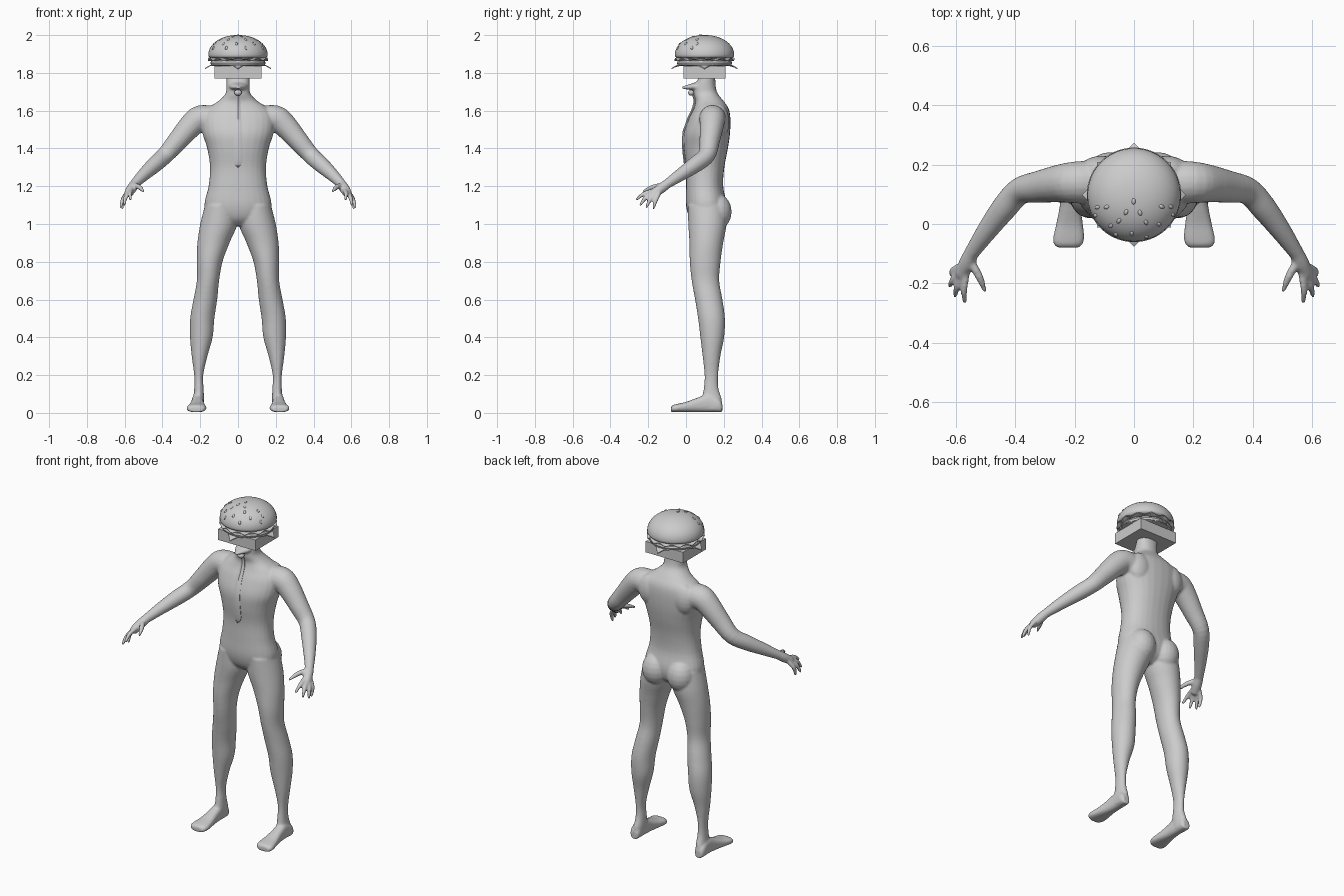
import bpy, bmesh, math, random
from mathutils import Vector, Matrix

random.seed(4)
cube = bpy.data.objects.get("Cube")
if cube:
    bpy.data.objects.remove(cube)

grey = bpy.data.materials.new("plain grey")
grey.use_nodes = True
grey.diffuse_color = (0.6, 0.6, 0.6, 1)
grey.node_tree.nodes["Principled BSDF"].inputs["Base Color"].default_value = (0.6, 0.6, 0.6, 1)


def finish(name, bm, angle=None):
    """Turn a bmesh into a shaded, coloured object."""
    bmesh.ops.recalc_face_normals(bm, faces=bm.faces)
    mesh = bpy.data.meshes.new(name)
    bm.to_mesh(mesh)
    bm.free()
    mesh.materials.append(grey)
    obj = bpy.data.objects.new(name, mesh)
    bpy.context.collection.objects.link(obj)
    if angle:
        bpy.ops.object.select_all(action='DESELECT')
        obj.select_set(True)
        bpy.context.view_layer.objects.active = obj
        bpy.ops.object.shade_smooth_by_angle(angle=math.radians(angle))
    return obj


def refine(rows, steps=4):
    """Catmull-Rom interpolation through rows of numbers."""
    out = []
    for i in range(len(rows) - 1):
        p = [rows[max(0, min(len(rows) - 1, i + k))] for k in (-1, 0, 1, 2)]
        for s in range(steps):
            t = s / steps
            out.append([b + 0.5 * t * (c - a + t * (2*a - 5*b + 4*c - d + t * (3*(b - c) + d - a)))
                        for a, b, c, d in zip(*p)])
    return out + [list(rows[-1])]


def skin(bm, rings):
    """Bridge rings of points and cap the ends."""
    rings = [[bm.verts.new(p) for p in r] for r in rings]
    n = len(rings[0])
    for a, b in zip(rings, rings[1:]):
        for i in range(n):
            bm.faces.new((a[i], a[(i+1) % n], b[(i+1) % n], b[i]))
    bm.faces.new(rings[0])
    bm.faces.new(rings[-1])


def oval(n=28, power=2.0):
    for i in range(n):
        a = math.tau * i / n
        c, s = math.cos(a), math.sin(a)
        yield (math.copysign(abs(c) ** (2/power), c), math.copysign(abs(s) ** (2/power), s))


def stack(bm, rows, side=1, power=2.0):
    """Horizontal rings: height, x min, x max, y front, y back."""
    skin(bm, [[(side * ((l+r)/2 + c*(r-l)/2), (f+b)/2 + s*(b-f)/2, z) for c, s in oval(power=power)]
              for z, l, r, f, b in refine(rows)])


def tube(bm, rows, side=1, n=20):
    """Round limb along a path: x, y, z, radius, with rounded ends."""
    rows = refine(rows)
    pts = [Vector(r[:3]) for r in rows]
    rings = []
    for i, p in enumerate(pts):
        d = (pts[min(i+1, len(pts)-1)] - pts[max(i-1, 0)]).normalized()
        u = d.cross(Vector((0, 0, 1))).normalized()
        v = d.cross(u)
        rings.append([p + rows[i][3] * (u*c + v*s) for c, s in oval(n)])
    skin(bm, [[Vector((side*p.x, p.y, p.z)) for p in r] for r in rings])
    for end in (0, -1):
        ball(bm, (side*pts[end].x, pts[end].y, pts[end].z), [rows[end][3]] * 3)


def ball(bm, centre, radii, rot=Matrix(), seg=20):
    bmesh.ops.create_uvsphere(bm, u_segments=seg, v_segments=seg // 2, radius=1,
                              matrix=Matrix.Translation(centre) @ rot @ Matrix.Diagonal((*radii, 1)))


# Torso and neck: height, half width, front, back
torso = [(0.99, 0.07, 0.06, 0.15), (1.03, 0.15, 0.02, 0.2), (1.1, 0.178, 0, 0.215),
         (1.2, 0.156, 0, 0.197), (1.3, 0.148, 0, 0.203), (1.4, 0.163, -0.012, 0.222),
         (1.48, 0.188, -0.012, 0.233), (1.56, 0.195, 0.015, 0.235), (1.61, 0.165, 0.04, 0.226),
         (1.65, 0.105, 0.05, 0.2), (1.69, 0.066, 0.04, 0.168), (1.73, 0.061, 0.045, 0.157),
         (1.78, 0.061, 0.07, 0.155)]
body = bmesh.new()
stack(body, [(z, -w, w, f, b) for z, w, f, b in torso], power=2.25)

# Jutting chin below the bun
skin(body, [[(c*w, y, z + s*h) for c, s in oval()] for y, z, w, h in
            ((0.1, 1.73, 0.058, 0.035), (0.04, 1.727, 0.045, 0.02), (-0.02, 1.722, 0.012, 0.006))])

# Legs: height, inner, outer, front, back
leg = [(0.02, 0.185, 0.245, 0.1, 0.19), (0.07, 0.18, 0.238, 0.085, 0.19), (0.13, 0.182, 0.232, 0.094, 0.172),
       (0.2, 0.184, 0.232, 0.098, 0.17), (0.3, 0.162, 0.245, 0.088, 0.182), (0.4, 0.134, 0.254, 0.076, 0.202),
       (0.5, 0.125, 0.253, 0.064, 0.206), (0.6, 0.11, 0.236, 0.048, 0.193), (0.7, 0.1, 0.218, 0.03, 0.176),
       (0.8, 0.082, 0.218, 0.02, 0.183), (0.9, 0.045, 0.215, 0.018, 0.197), (1.0, 0.004, 0.2, 0.012, 0.215),
       (1.1, 0.01, 0.175, 0.01, 0.21)]
# Feet, heel to toe: y, inner, outer, top
foot = [(0.192, 0.195, 0.235, 0.05), (0.175, 0.185, 0.246, 0.075), (0.12, 0.183, 0.245, 0.1),
        (0.06, 0.18, 0.25, 0.08), (0, 0.172, 0.262, 0.058), (-0.045, 0.167, 0.272, 0.048),
        (-0.068, 0.173, 0.27, 0.042), (-0.079, 0.185, 0.258, 0.033)]
arm = [(0.13, 0.14, 1.55, 0.075), (0.2, 0.14, 1.558, 0.07), (0.25, 0.136, 1.52, 0.064),
       (0.32, 0.125, 1.44, 0.054), (0.385, 0.11, 1.365, 0.046), (0.44, 0.05, 1.315, 0.043),
       (0.5, -0.03, 1.26, 0.034), (0.548, -0.1, 1.212, 0.025)]
palm = [(0.548, -0.1, 1.212, 0.025), (0.562, -0.13, 1.19, 0.027), (0.578, -0.165, 1.165, 0.024)]
# Fingers: knuckle, bend and tip
fingers = [((0.55, -0.125, 1.205), (0.522, -0.175, 1.195), (0.503, -0.222, 1.175)),
           ((0.565, -0.17, 1.178), (0.572, -0.222, 1.16), (0.57, -0.26, 1.132)),
           ((0.578, -0.17, 1.168), (0.595, -0.212, 1.142), (0.602, -0.24, 1.103)),
           ((0.588, -0.16, 1.16), (0.61, -0.19, 1.13), (0.62, -0.208, 1.09)),
           ((0.59, -0.143, 1.162), (0.612, -0.16, 1.125), (0.612, -0.172, 1.085))]

for side in (1, -1):
    stack(body, leg, side)
    skin(body, [[(side * ((a+b)/2 + c*(b-a)/2), y, 0.004 + (t-0.004) * (1+s)/2) for c, s in oval(power=2.6)]
                for y, a, b, t in refine(foot)])
    tube(body, arm, side)
    tube(body, palm, side)
    for k, (a, b, c) in enumerate(fingers):
        r = 0.014 if k == 0 else 0.012
        tube(body, [(*a, r), (*b, r), (*c, 0.008)], side, 12)
    # Buttock and shoulder blade
    ball(body, (side*0.083, 0.165, 1.065), (0.08, 0.077, 0.095))
    ball(body, (side*0.11, 0.18, 1.54), (0.075, 0.05, 0.09))
body_obj = finish("body", body)
remesh = body_obj.modifiers.new("fuse", 'REMESH')
remesh.mode = 'VOXEL'
remesh.voxel_size = 0.006
remesh.use_smooth_shade = True
relax = body_obj.modifiers.new("relax", 'SMOOTH')
relax.factor = 0.5
relax.iterations = 7


def chest(z):
    """Front of the chest at a height."""
    for a, b in zip(torso, torso[1:]):
        if a[0] <= z <= b[0]:
            return a[2] + (b[2] - a[2]) * (z - a[0]) / (b[0] - a[0])


# Necktie
tie = bmesh.new()
rows = refine([(1.3, 0.002), (1.335, 0.024), (1.45, 0.021), (1.56, 0.017), (1.64, 0.013), (1.685, 0.01)], 3)
skin(tie, [[(x, chest(z) + y, z) for x, y in ((-w, -0.002), (0, -0.009), (w, -0.002), (w, 0.012), (-w, 0.012))]
           for z, w in rows])
finish("necktie", tie, 40)
knot = bmesh.new()
ball(knot, (0, 0.028, 1.695), (0.02, 0.017, 0.016))
finish("tie_knot", knot, 40)

# Bottom bun block
MID = 0.098
block = bmesh.new()
bmesh.ops.create_cube(block, size=1, matrix=Matrix.Translation((0, MID, 1.804)) @ Matrix.Diagonal((0.25, 0.22, 0.066, 1)))
finish("bottom_bun", block)

# Cheese slice with drooping corners
cheese = bmesh.new()
bmesh.ops.create_grid(cheese, x_segments=12, y_segments=12, size=0.124,
                      matrix=Matrix.Rotation(math.pi / 4, 4, 'Z'))
for v in cheese.verts:
    r = v.co.length
    v.co = (v.co.x, v.co.y + MID, 1.842 - max(0, r - 0.15) * 0.7)
bmesh.ops.solidify(cheese, geom=cheese.faces[:], thickness=0.006)
finish("cheese", cheese, 40)


def turned(name, profile, seg=48, wave=0, count=9):
    """Round layer from radius and height pairs, with an optional ruffle."""
    bm = bmesh.new()
    rings = []
    for r, z in profile:
        k = (r / 0.16) ** 4 * wave
        rings.append([(r*math.cos(a) * (1 + k), MID + r*math.sin(a) * (1 + k), z + k * math.sin(count*a))
                      for a in (math.tau * i / seg for i in range(seg))])
    skin(bm, rings)
    return finish(name, bm, 40)


turned("patty", [(0.13, 1.836), (0.142, 1.841), (0.146, 1.852), (0.142, 1.862), (0.13, 1.868)])
turned("lettuce", [(0.1, 1.868), (0.15, 1.867), (0.158, 1.869), (0.158, 1.873), (0.15, 1.876), (0.1, 1.877)],
       144, 0.007, 13)

# Top bun dome
dome = [(0.13, 1.877), (0.149, 1.88), (0.156, 1.888)]
for i in range(13):
    a = math.pi / 2 * i / 13
    dome.append((0.157 * math.cos(a) ** 0.95, 1.896 + 0.104 * math.sin(a)))
turned("top_bun", dome + [(0.004, 2.0)])

# Sesame seeds across the front of the bun
seeds = bmesh.new()
for tilt, turns in ((8, (0,)), (24, (-20, 20)), (40, (-62, -25, 25, 62)), (56, (-75, -40, 0, 40, 75)),
                    (70, (-58, -20, 20, 58))):
    for turn in turns:
        t = math.radians(tilt)
        h = math.radians(turn + random.uniform(-6, 6) - 90)
        out = Vector((math.sin(t) * math.cos(h), math.sin(t) * math.sin(h), math.cos(t)))
        spot = Vector((out.x * 0.157, out.y * 0.157 + MID, 1.896 + out.z * 0.104))
        normal = Vector((out.x / 0.157, out.y / 0.157, out.z / 0.104))
        ball(seeds, spot, (0.007, 0.011, 0.005), normal.to_track_quat('Z', 'Y').to_matrix().to_4x4(), 10)
finish("sesame_seeds", seeds, 60)
